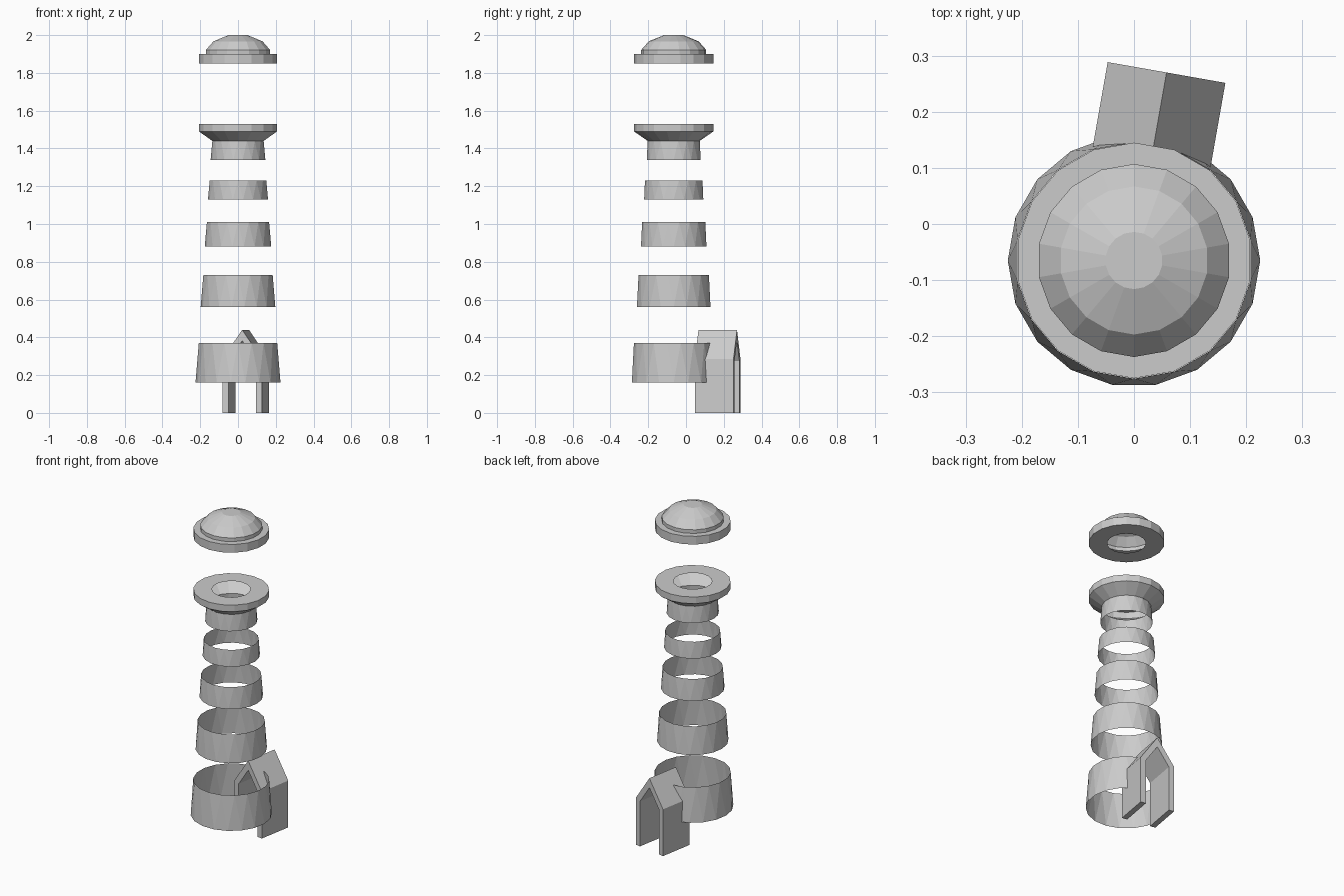
import bpy, bmesh, math
from mathutils import Vector, Matrix

if "Cube" in bpy.data.objects:
    bpy.data.objects.remove(bpy.data.objects["Cube"])

SIDES = 18
CY = -0.065                      # tower axis sits slightly in front of centre
HALF = math.pi / SIDES           # half a facet of twist


def finish(name, bm):
    me = bpy.data.meshes.new(name)
    bm.to_mesh(me)
    bm.free()
    ob = bpy.data.objects.new(name, me)
    bpy.context.collection.objects.link(ob)
    return ob


def ring(bm, r, z, twist):
    return [bm.verts.new((r * math.cos(2 * HALF * i + twist),
                          CY + r * math.sin(2 * HALF * i + twist), z))
            for i in range(SIDES)]


def lathe(profile, cap=False):
    """Faceted shell of revolution from (radius, height) points."""
    bm = bmesh.new()
    rings = [ring(bm, r, z, HALF) for r, z in profile]
    for a, b in zip(rings, rings[1:]):
        for i in range(SIDES):
            j = (i + 1) % SIDES
            bm.faces.new((a[i], a[j], b[j], b[i]))
    if cap:
        bm.faces.new(rings[-1])
    return bm


def radius(z):                   # straight taper of the tower
    return 0.225 - 0.068 * (z - 0.16)


def band(z0, z1):
    """Tapered stripe whose top ring is turned by half a facet."""
    bm = bmesh.new()
    a, b = ring(bm, radius(z0), z0, 0), ring(bm, radius(z1), z1, HALF)
    for i in range(SIDES):
        j = (i + 1) % SIDES
        bm.faces.new((a[i], a[j], b[i]))
        bm.faces.new((a[j], b[j], b[i]))
    return bm


# Porch frame: local x = width, local y = depth
W, T, DEPTH, EAVE, APEX = 0.1065, 0.033, 0.207, 0.285, 0.44
place = Matrix.Translation((0.058, 0.27, 0)) @ Matrix.Rotation(math.radians(-10), 4, 'Z')
slope = (APEX - EAVE) / W
IN_APEX = APEX - T * math.hypot(1, slope)
IN_W = W - T
IN_EAVE = IN_APEX - slope * IN_W

# Tower stripes, the lowest one opened where the porch passage enters
for n, (z0, z1) in enumerate([(0.16, 0.37), (0.56, 0.73), (0.88, 1.01),
                              (1.13, 1.23), (1.34, 1.44)]):
    bm = band(z0, z1)
    if n == 0:
        inv = place.inverted()
        bm.transform(inv)
        planes = [((s * IN_W, 0, 0), (s, 0, 0)) for s in (-1, 1)]
        planes += [((0, 0, IN_APEX), (s * slope, 0, 1)) for s in (-1, 1)]
        for co, no in planes:
            near = [f for f in bm.faces if f.calc_center_median().y > -0.25]
            geom = near + list({e for f in near for e in f.edges}) \
                + list({v for f in near for v in f.verts})
            bmesh.ops.bisect_plane(bm, geom=geom, plane_co=co,
                                   plane_no=Vector(no).normalized())
        gone = []
        for f in bm.faces:
            c = f.calc_center_median()
            if c.y > -0.25 and abs(c.x) < IN_W and c.z < IN_APEX - slope * abs(c.x):
                gone.append(f)
        bmesh.ops.delete(bm, geom=gone, context='FACES')
        bm.transform(place)
    finish(f"tower_stripe_{n + 1}", bm)

# Gallery: flared support, rim and deck with an open middle
finish("gallery", lathe([(0.138, 1.44), (0.21, 1.49), (0.21, 1.53), (0.107, 1.53)]))

# Lantern roof: eave ring, step and dome
finish("lantern_roof", lathe([(0.107, 1.85), (0.21, 1.85), (0.21, 1.90), (0.172, 1.90),
                              (0.172, 1.922), (0.132, 1.967), (0.051, 2.0)], cap=True))

# Entrance porch: two walls and a gable roof, open at both ends
half = [(W, 0), (W, EAVE), (0, APEX)]
inner = [(0, IN_APEX), (IN_W, IN_EAVE), (IN_W, 0)]
bm = bmesh.new()
rows = []
for s in (1, -1):
    outer_inner = []
    for y in (0, -DEPTH):
        outer_inner.append([bm.verts.new((s * x, y, z)) for x, z in half + inner])
    rows.append(outer_inner)
for back, front in rows:
    for i in (0, 1, 3, 4, 5):    # skip the joint at the ridge
        j = (i + 1) % 6
        bm.faces.new((back[i], back[j], front[j], front[i]))
    for v in (back, front):      # end faces: wall part and roof part
        bm.faces.new((v[0], v[1], v[4], v[5]))
        bm.faces.new((v[1], v[2], v[3], v[4]))
bmesh.ops.remove_doubles(bm, verts=bm.verts, dist=1e-5)
bmesh.ops.recalc_face_normals(bm, faces=bm.faces)
bm.transform(place)
finish("entrance_porch", bm)
